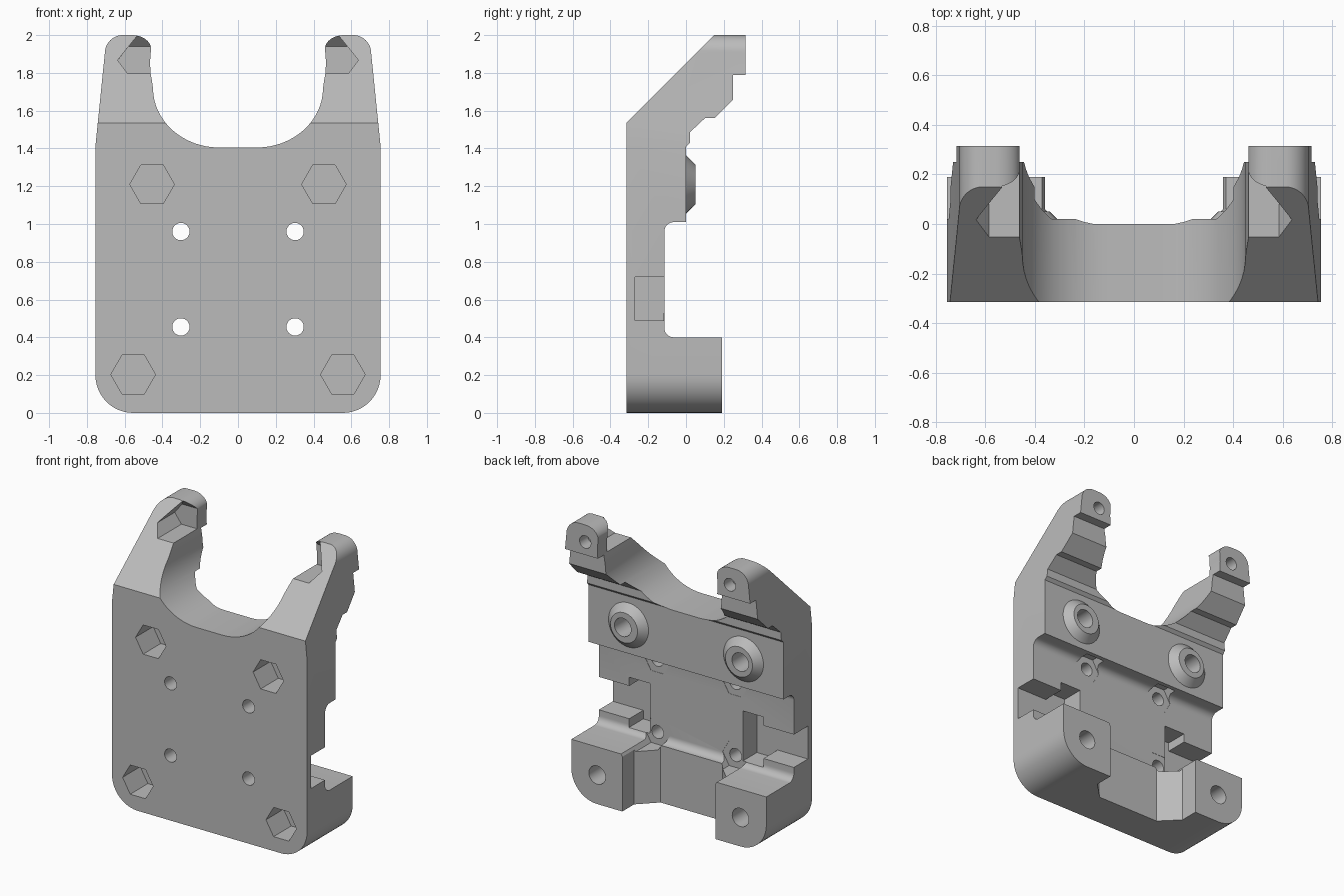
import bpy, bmesh, math
from mathutils import Vector

if "Cube" in bpy.data.objects:
    bpy.data.objects.remove(bpy.data.objects["Cube"])

grey = bpy.data.materials.new("plain_grey")
grey.use_nodes = True
COLOUR = (0.5, 0.5, 0.5, 1)
grey.diffuse_color = COLOUR
grey.node_tree.nodes["Principled BSDF"].inputs["Base Color"].default_value = COLOUR


def loft(name, start, end):
    """Solid between two matching rings of points."""
    bm = bmesh.new()
    a = [bm.verts.new(p) for p in start]
    b = [bm.verts.new(p) for p in end]
    n = len(a)
    bm.faces.new(a)
    bm.faces.new(b[::-1])
    for i in range(n):
        j = (i + 1) % n
        bm.faces.new((a[j], a[i], b[i], b[j]))
    bmesh.ops.recalc_face_normals(bm, faces=bm.faces)
    mesh = bpy.data.meshes.new(name)
    bm.to_mesh(mesh)
    bm.free()
    mesh.materials.append(grey)
    ob = bpy.data.objects.new(name, mesh)
    bpy.context.collection.objects.link(ob)
    return ob


def along_y(name, pts, y0, y1):
    return loft(name, [(x, y0, z) for x, z in pts], [(x, y1, z) for x, z in pts])


def arc(cx, cz, rx, rz, a0, a1, n=12):
    angles = [math.radians(a0 + (a1 - a0) * i / n) for i in range(n + 1)]
    return [(cx + rx * math.cos(t), cz + rz * math.sin(t)) for t in angles]


def ring(x, z, r, n):
    return arc(x, z, r, r, 0, 360 - 360 / n, n - 1)


def box(name, x0, x1, y0, y1, z0, z1):
    lo, hi = sorted((x0, x1))
    return along_y(name, [(lo, z0), (hi, z0), (hi, z1), (lo, z1)], y0, y1)


def combine(target, tool, operation):
    """Apply a boolean and discard the tool."""
    mod = target.modifiers.new("boolean", "BOOLEAN")
    mod.operation = operation
    mod.solver = "EXACT"
    mod.object = tool
    bpy.context.view_layer.update()
    graph = bpy.context.evaluated_depsgraph_get()
    mesh = bpy.data.meshes.new_from_object(target.evaluated_get(graph))
    target.modifiers.clear()
    target.data = mesh
    bpy.data.objects.remove(tool)


def cut(tool):
    combine(bracket, tool, "DIFFERENCE")


# Side profile with stepped back, filleted recess and sloping front
side = [(-.315, 0), (.19, 0), (.19, .4)]
side += arc(-.065, .45, .05, .05, 270, 180, 8)
side += arc(-.065, .96, .05, .05, 180, 90, 8)
side += [(0, 1.01), (0, 1.41), (.02, 1.43), (.02, 1.485), (.1, 1.56), (.15, 1.56),
         (.25, 1.66), (.25, 1.79), (.315, 1.79), (.315, 2), (.15, 2), (-.315, 1.535)]
bracket = loft("bracket_body", [(-1, y, z) for y, z in side], [(1, y, z) for y, z in side])

# Front outline with rounded feet, two prongs and an arch between them
half = arc(.555, .2, .2, .2, 270, 360)
half += [(.755, 1.41)]
half += arc(.61, 1.905, .095, .095, 0, 90)
half += arc(.56, 1.925, .1, .075, 90, 170)
half += [(.462, 1.9), (.466, 1.86), (.463, 1.8), (.455, 1.755)]
half += arc(.1, 1.72, .35, .315, 0, -90, 16)
outline = half + [(-x, z) for x, z in reversed(half)]
combine(bracket, along_y("outline", outline, -.6, .6), "INTERSECT")

# Lowered centre between the two feet, with slanted cheeks
gap = [(.36, .4), (.36, .06), (.24, -.06), (-.24, -.06), (-.36, .06), (-.36, .4)]
cut(loft("foot_gap", [(x, y, -.1) for x, y in gap], [(x, y, .43) for x, y in gap]))

for s in (-1, 1):
    # Tapered boss on the back
    combine(bracket, loft("boss",
                          [(x, -.05, z) for x, z in ring(s * .445, 1.21, .155, 40)],
                          [(x, 0, z) for x, z in ring(s * .445, 1.21, .155, 40)]), "UNION")
    combine(bracket, loft("boss_cone",
                          [(x, 0, z) for x, z in ring(s * .445, 1.21, .155, 40)],
                          [(x, .05, z) for x, z in ring(s * .445, 1.21, .105, 40)]), "UNION")

    # Side pocket with a taller inner end
    cut(box("side_pocket", s * .36, s * .9, -.27, -.05, .49, .72))
    cut(box("inner_pocket", s * .36, s * .52, -.27, -.1, .43, .78))

    # Nut pockets in front and bolt holes behind them
    for x, z in ((.455, 1.21), (.555, .203)):
        cut(along_y("nut_pocket", ring(s * x, z, .118, 6), -.5, -.12))
        cut(along_y("bolt_hole", ring(s * x, z, .064, 32), -.1, .5))

    # Small through holes with nut recesses at the back
    for z, reach in ((.96, -.03), (.455, .3)):
        cut(along_y("small_hole", ring(s * .302, z, .046, 24), -.5, .3))
        cut(along_y("small_recess", ring(s * .302, z, .1, 6), -.117, reach))

    # Prong nut pocket with a slanted ceiling, and its bolt hole
    low = [(.637, 1.867), (.585, 1.798), (.2, 1.798)]
    front = low + [(.2, 2.35), (.24, 2.35)]
    rear = low + [(.2, 1.94), (.58, 1.94)]
    cut(loft("prong_pocket", [(s * x, -.2, z) for x, z in front],
             [(s * x, .21, z) for x, z in rear]))
    cut(along_y("prong_hole", ring(s * .56, 1.88, .044, 24), .225, .5))

# Smooth the curved walls and keep the hard edges
bpy.ops.object.select_all(action="DESELECT")
bracket.select_set(True)
bpy.context.view_layer.objects.active = bracket
bpy.ops.object.shade_smooth_by_angle(angle=math.radians(25))
